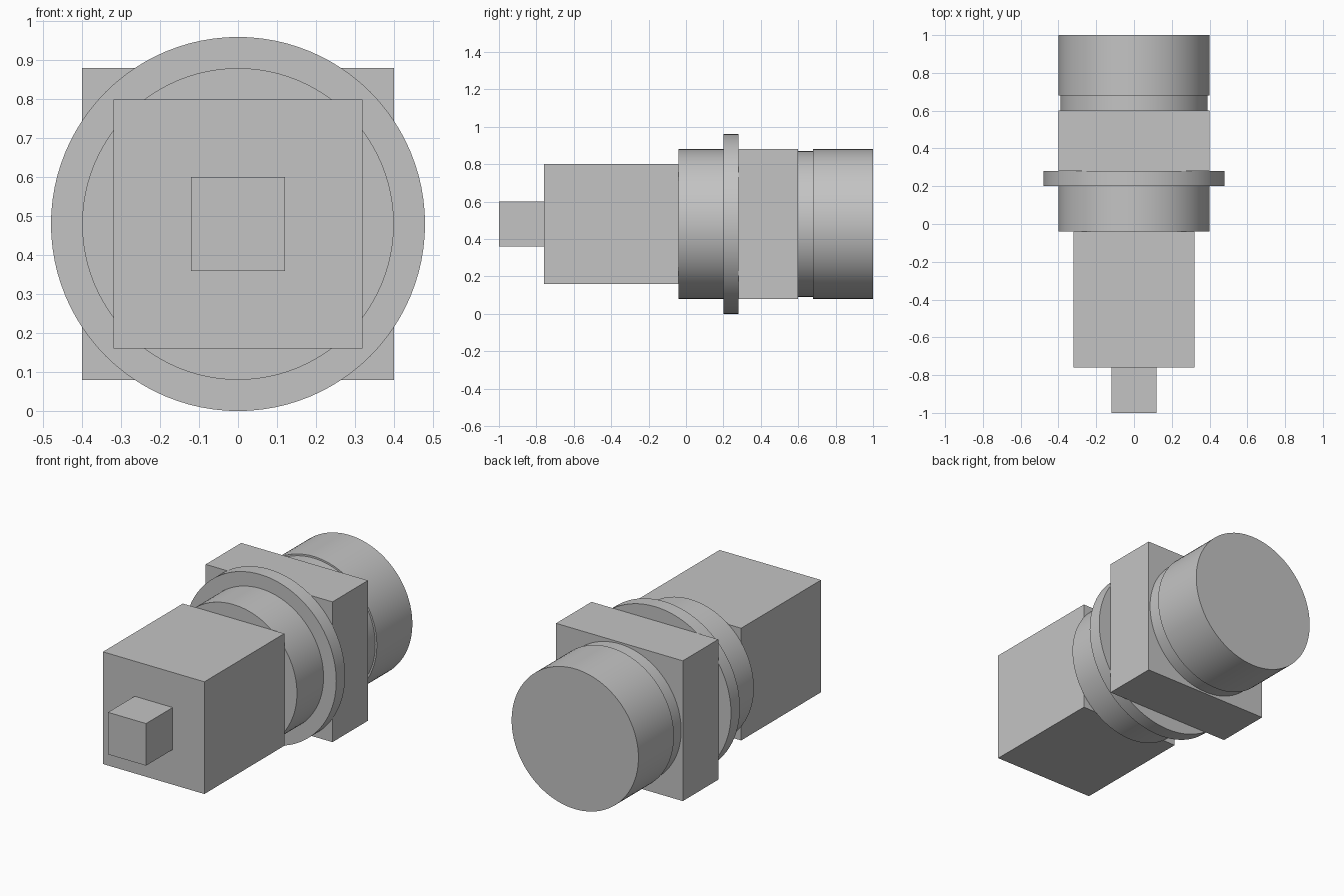
import bpy
import math

cube = bpy.data.objects.get("Cube")
if cube:
    bpy.data.objects.remove(cube, do_unlink=True)

AXIS_Z = 0.48  # height of the shared axis

grey = bpy.data.materials.new("plain grey")
grey.use_nodes = True
colour = (0.55, 0.55, 0.55, 1)
grey.diffuse_color = colour
grey.node_tree.nodes["Principled BSDF"].inputs["Base Color"].default_value = colour


def block(name, half, y0, y1):
    """Square block along the y axis."""
    bpy.ops.mesh.primitive_cube_add(size=1, location=(0, (y0 + y1) / 2, AXIS_Z))
    ob = bpy.context.object
    ob.name = name
    ob.scale = (2 * half, y1 - y0, 2 * half)
    bpy.ops.object.transform_apply(location=False, rotation=False, scale=True)
    ob.data.materials.append(grey)


def drum(name, radius, y0, y1):
    """Smooth cylinder along the y axis."""
    bpy.ops.mesh.primitive_cylinder_add(
        vertices=96, radius=radius, depth=y1 - y0,
        location=(0, (y0 + y1) / 2, AXIS_Z), rotation=(math.pi / 2, 0, 0))
    ob = bpy.context.object
    ob.name = name
    bpy.ops.object.transform_apply(location=False, rotation=True, scale=False)
    bpy.ops.object.shade_smooth_by_angle(angle=math.radians(30))
    ob.data.materials.append(grey)


# Square front end
block("front_stub", 0.12, -1.0, -0.76)
block("front_body", 0.32, -0.76, -0.04)

# Round collar and flange
drum("front_collar", 0.40, -0.04, 0.20)
drum("flange_ring", 0.48, 0.20, 0.28)

# Square mounting block
block("mounting_block", 0.40, 0.28, 0.60)

# Grooved neck and rear cap
drum("rear_neck", 0.39, 0.60, 0.68)
drum("rear_cap", 0.40, 0.68, 1.0)
